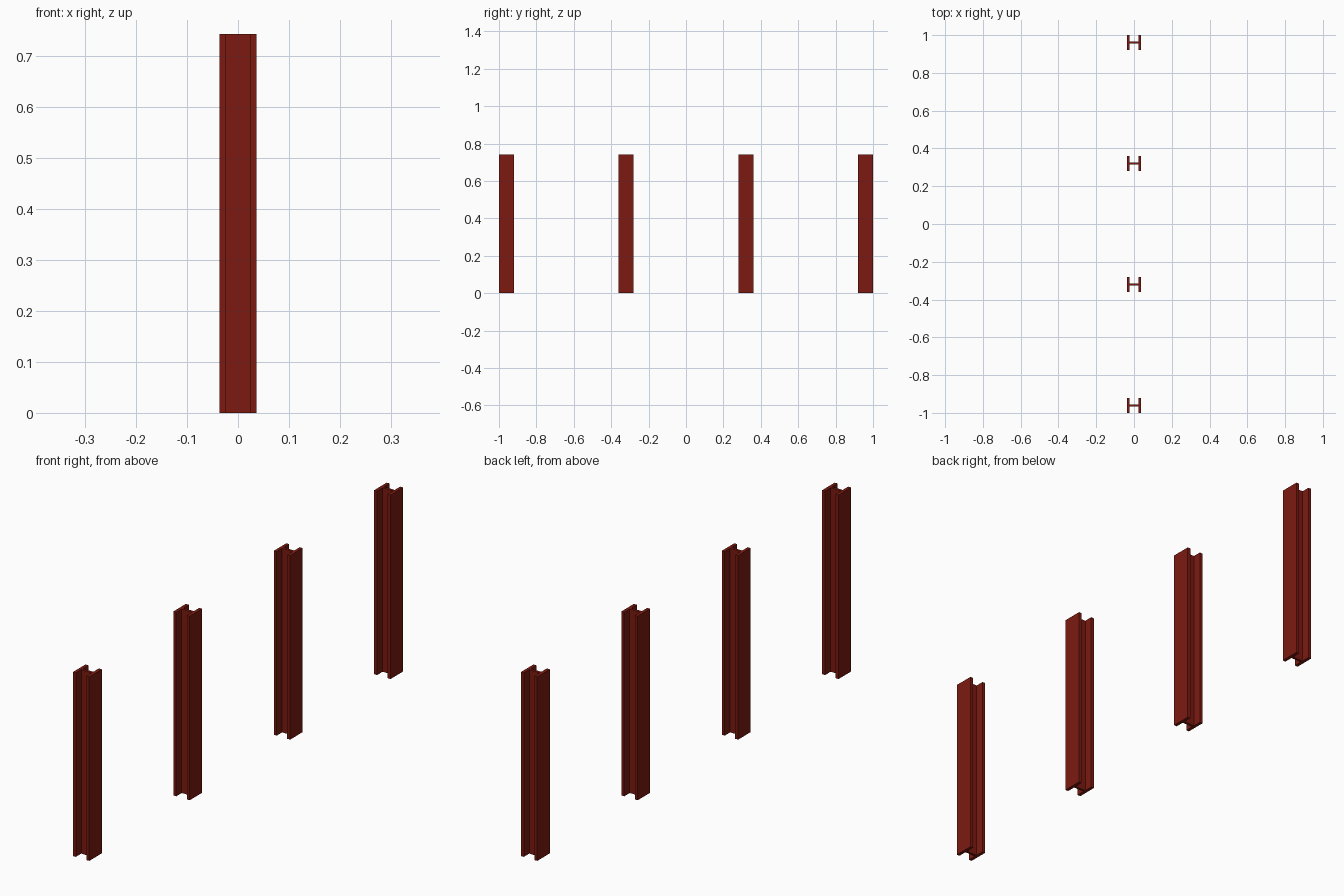
import bpy
import bmesh

if "Cube" in bpy.data.objects:
    bpy.data.objects.remove(bpy.data.objects["Cube"])

HEIGHT = 0.742
HALF_DEPTH = 0.0365   # half size across the flanges (x)
HALF_WIDTH = 0.04     # half flange width (y)
FLANGE = 0.013        # flange thickness
HALF_WEB = 0.005      # half web thickness

steel = bpy.data.materials.new("red_oxide_steel")
steel.diffuse_color = (0.2, 0.01, 0.005, 1.0)
steel.use_nodes = True
steel.node_tree.nodes["Principled BSDF"].inputs["Base Color"].default_value = steel.diffuse_color


def h_beam(name, y):
    # H-shaped profile extruded upward
    a, b, w, t = HALF_DEPTH, HALF_WIDTH, HALF_WEB, HALF_DEPTH - FLANGE
    half = [(a, -b), (a, b), (t, b), (t, w)]
    profile = half + [(-x, yy) for x, yy in reversed(half)]
    profile += [(-t, -w), (t, -w), (t, -b)]
    # left flange runs -t,w -> -t,b -> -a,b -> -a,-b -> -t,-b -> -t,-w
    profile.insert(8, (-t, -b))
    bm = bmesh.new()
    face = bm.faces.new([bm.verts.new((x, yy, 0)) for x, yy in profile])
    top = bmesh.ops.extrude_face_region(bm, geom=[face])["geom"]
    bmesh.ops.translate(bm, vec=(0, 0, HEIGHT),
                        verts=[g for g in top if isinstance(g, bmesh.types.BMVert)])
    bmesh.ops.recalc_face_normals(bm, faces=bm.faces)
    mesh = bpy.data.meshes.new(name)
    bm.to_mesh(mesh)
    bm.free()
    mesh.materials.append(steel)
    obj = bpy.data.objects.new(name, mesh)
    obj.location.y = y
    bpy.context.collection.objects.link(obj)


# Four evenly spaced posts in a row
for i in range(4):
    h_beam(f"steel_post_{i + 1}", -0.96 + 0.64 * i)
